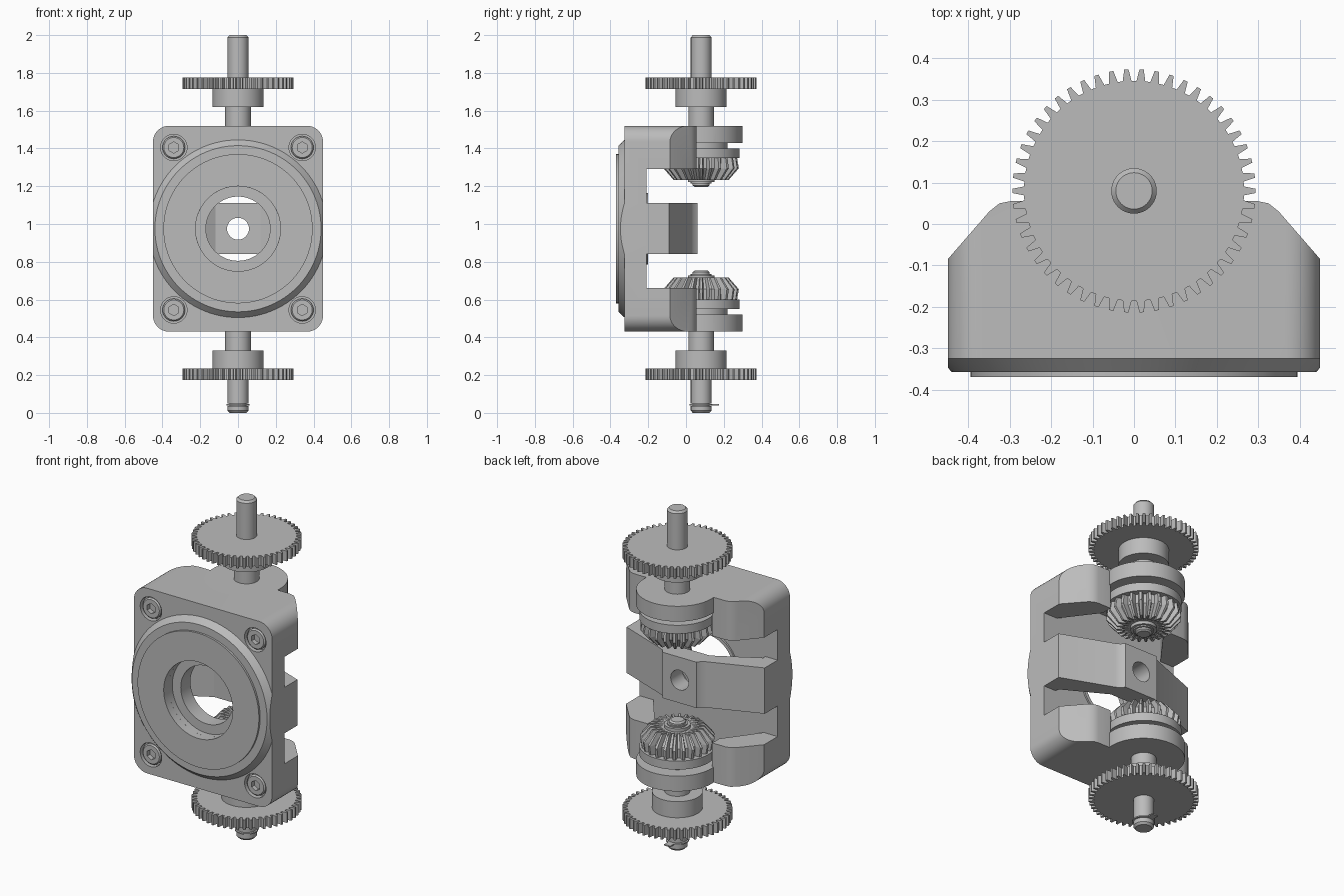
import bpy, bmesh
from math import cos, sin, pi
from mathutils import Vector

cube = bpy.data.objects.get("Cube")
if cube:
    bpy.data.objects.remove(cube)

MID = 0.975      # height of the mirror plane
SHAFT_Y = 0.08   # depth of the vertical shafts

metal = bpy.data.materials.new("plain_grey")
metal.use_nodes = True
GREY = (0.5, 0.5, 0.5, 1)
metal.diffuse_color = GREY
metal.node_tree.nodes["Principled BSDF"].inputs["Base Color"].default_value = GREY


def finish(name, bm):
    bmesh.ops.recalc_face_normals(bm, faces=bm.faces)
    mesh = bpy.data.meshes.new(name)
    bm.to_mesh(mesh)
    bm.free()
    mesh.materials.append(metal)
    ob = bpy.data.objects.new(name, mesh)
    bpy.context.collection.objects.link(ob)
    return ob


def skin(name, loops, closed=False):
    """Joins equal loops of points; caps the ends unless the loops form a ring."""
    bm = bmesh.new()
    rows = [[bm.verts.new(p) for p in loop] for loop in loops]
    n = len(rows[0])
    pairs = list(zip(rows, rows[1:])) + ([(rows[-1], rows[0])] if closed else [])
    for a, b in pairs:
        for i in range(n):
            j = (i + 1) % n
            bm.faces.new((a[i], a[j], b[j], b[i]))
    if not closed:
        bm.faces.new(rows[0])
        bm.faces.new(rows[-1])
    return finish(name, bm)


def place(axis, u, v, h):
    return (u, v, h) if axis == "z" else (u, h, v)


def prism(name, pts, lo, hi, axis="z"):
    return skin(name, [[place(axis, u, v, h) for u, v in pts] for h in (lo, hi)])


def circle(r, n=64, cx=0, cy=0, start=0, sweep=2 * pi):
    return [(cx + r * cos(start + sweep * i / n), cy + r * sin(start + sweep * i / n)) for i in range(n)]


def lathe(name, profile, axis="z", centre=(0, SHAFT_Y), n=64, closed=False):
    return skin(name, [[place(axis, u, v, h) for u, v in circle(r, n, *centre)]
                       for r, h in profile], closed)


def mirrored(pts):
    return pts + [(-x, y) for x, y in reversed(pts)]


def box(name, x, y0, y1, z0, z1):
    return prism(name, [(-x, y0), (x, y0), (x, y1), (-x, y1)], z0, z1)


def boolean(ob, other, op):
    mod = ob.modifiers.new(op, "BOOLEAN")
    mod.operation, mod.object, mod.solver = op, other, "EXACT"
    bpy.context.view_layer.objects.active = ob
    bpy.ops.object.modifier_apply(modifier=mod.name)
    bpy.data.objects.remove(other)


def smooth(ob, angle=0.5):
    bpy.ops.object.select_all(action="DESELECT")
    ob.select_set(True)
    bpy.context.view_layer.objects.active = ob
    bpy.ops.object.shade_smooth_by_angle(angle=angle)


def toothed(name, teeth, rings):
    """Gear body lofted through rings of (root radius, tip radius, height)."""
    loops = []
    for root, tip, z in rings:
        loop = []
        for i in range(teeth):
            for step, r in ((-0.32, root), (-0.14, tip), (0.14, tip), (0.32, root)):
                a = 2 * pi * (i + step) / teeth
                loop.append((r * cos(a), SHAFT_Y + r * sin(a), z))
        loops.append(loop)
    return skin(name, loops)


# Housing: arm outline trimmed to a rounded rectangle
outline = mirrored([(0.45, -0.325), (0.45, -0.085), (0.35, 0.03), (0.325, 0.05), (0.295, 0.056)])
housing = prism("housing", outline, 0.43, 1.52)
corners = []
for k, (sx, sz) in enumerate(((1, 1), (-1, 1), (-1, -1), (1, -1))):
    corners += circle(0.085, 10, sx * 0.365, MID + sz * 0.46, k * pi / 2, pi / 2 * 10 / 9)
boolean(housing, prism("trim", corners, -1, 1, "y"), "INTERSECT")
boolean(housing, box("gap_cutter", 1, -0.21, 1, 0.66, 1.29), "DIFFERENCE")
for s in (1, -1):
    lo, hi = sorted((MID + s * 0.455, MID + s * 0.545))
    boolean(housing, prism("ear", circle(0.22, 64, 0, SHAFT_Y), lo, hi), "UNION")
cavity = mirrored([(0.36, -0.21), (0.21, -0.01), (0.21, 0.4)])
boolean(housing, prism("pocket_cutter", cavity, MID - 0.455, MID + 0.455), "DIFFERENCE")
boolean(housing, prism("bore", circle(0.17, 64, 0, MID), -1, 0, "y"), "DIFFERENCE")
boolean(housing, prism("wide_bore", circle(0.225, 64, 0, MID), -1, -0.29, "y"), "DIFFERENCE")
for x in (-0.34, 0.34):
    for z in (MID - 0.43, MID + 0.43):
        boolean(housing, prism("counterbore", circle(0.07, 32, x, z), -1, -0.29, "y"), "DIFFERENCE")
smooth(housing)

# Front flange ring, trimmed at the housing sides
flange = lathe("front_flange", [(0.225, -0.37), (0.395, -0.37), (0.395, -0.358), (0.44, -0.358),
                                (0.475, -0.32), (0.225, -0.32)], "y", (0, MID), 96, True)
boolean(flange, box("flange_trim", 0.45, -1, 1, 0, 2), "INTERSECT")
smooth(flange)
rim = lathe("rear_bore_rim", [(0.17, -0.22), (0.19, -0.22), (0.19, -0.2), (0.17, -0.2)],
            "y", (0, MID), 64, True)
smooth(rim)

# Arched cross bar with a central bored boss
arch = mirrored([(0.45, -0.22), (0.45, -0.09), (0.15, 0.025), (0.125, 0.038), (0.11, 0.06)])
bar = prism("cross_bar", arch, 0.84, 1.11)
hollow = mirrored([(0.37, -0.3), (0.37, -0.19), (0.12, -0.05)])
boolean(bar, prism("bar_hollow", hollow, 0, 2), "DIFFERENCE")
boolean(bar, prism("bar_bore", circle(0.058, 32, 0, MID), -1, 1, "y"), "DIFFERENCE")
smooth(bar)

# Corner screws with hexagonal sockets
for x in (-0.34, 0.34):
    for z in (MID - 0.43, MID + 0.43):
        screw = lathe("corner_screw", [(0.06, -0.28), (0.06, -0.315), (0.053, -0.322)], "y", (x, z), 32)
        boolean(screw, prism("hex_socket", circle(0.03, 6, x, z, pi / 6), -1, -0.295, "y"), "DIFFERENCE")
        smooth(screw)

# Upper and lower drive trains
for s, side in ((1, "upper"), (-1, "lower")):
    def level(profile):
        return [(*p[:-1], MID + s * p[-1]) for p in profile]

    end = 1.025 if s > 0 else 0.975
    shaft = [(0.035, 0.222), (0.045, 0.23), (0.045, 0.24), (0.055, 0.24)]
    if s < 0:   # retaining groove near the lower tip
        shaft += [(0.055, 0.925), (0.045, 0.925), (0.045, 0.938), (0.055, 0.938)]
    shaft += [(0.055, end - 0.012), (0.044, end)]
    smooth(lathe(side + "_shaft", level(shaft), n=40))
    smooth(lathe(side + "_collar", level([(0.068, 0.44), (0.068, 0.66)]), n=40))
    smooth(lathe(side + "_hub", level([(0.135, 0.645), (0.135, 0.745)])))
    toothed(side + "_spur_gear", 50, level([(0.266, 0.294, 0.74), (0.266, 0.294, 0.8)]))
    smooth(lathe(side + "_bearing", level([(0.14, 0.46), (0.14, 0.425), (0.203, 0.425), (0.203, 0.375)])))
    toothed(side + "_bevel_gear", 24, level([(0.165, 0.19, 0.38), (0.165, 0.2, 0.32),
                                             (0.11, 0.145, 0.257), (0.08, 0.09, 0.265)]))
    smooth(lathe(side + "_gear_boss", level([(0.07, 0.27), (0.07, 0.247)]), n=40))

# Thin retaining clip on the lower shaft
clip = lathe("retaining_clip", [(0.045, 0.04), (0.062, 0.04), (0.062, 0.047), (0.045, 0.047)],
             n=40, closed=True)
smooth(clip)
for y in (0.04, 0.155):
    box("clip_tab", 0.02, y - 0.02, y + 0.02, 0.04, 0.047)
